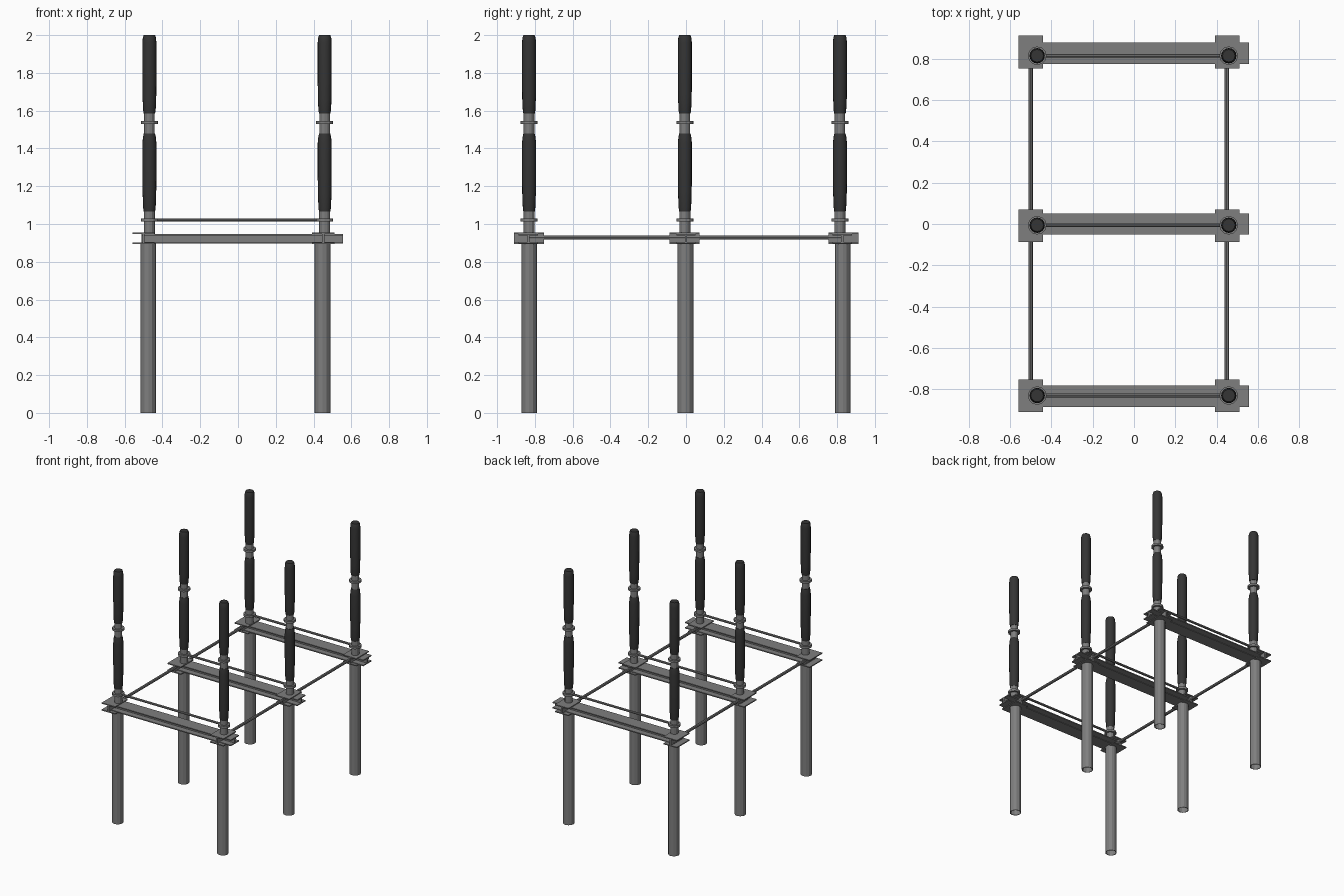
import bpy, bmesh, math
from mathutils import Matrix, Vector

if "Cube" in bpy.data.objects:
    bpy.data.objects.remove(bpy.data.objects["Cube"])


def material(name, v):
    m = bpy.data.materials.new(name)
    m.diffuse_color = (v, v, v, 1)
    m.use_nodes = True
    m.node_tree.nodes["Principled BSDF"].inputs["Base Color"].default_value = m.diffuse_color
    return m


STEEL = material("grey steel", 0.21)
BLACK = material("black insulator", 0.035)


def make(name, bm, mat):
    bmesh.ops.recalc_face_normals(bm, faces=bm.faces)
    me = bpy.data.meshes.new(name)
    bm.to_mesh(me)
    bm.free()
    me.materials.append(mat)
    ob = bpy.data.objects.new(name, me)
    bpy.context.collection.objects.link(ob)
    return ob


def lathe(name, profile, x, y, mat, sides=12, smooth=False):
    """Spin (radius, z) points around a vertical axis."""
    bm = bmesh.new()
    rings = []
    for r, z in profile:
        rings.append([bm.verts.new((x + r * math.cos(math.tau * i / sides),
                                    y + r * math.sin(math.tau * i / sides), z))
                      for i in range(sides)])
    for a, b in zip(rings, rings[1:]):
        for i in range(sides):
            j = (i + 1) % sides
            bm.faces.new((a[i], a[j], b[j], b[i]))
    if profile[0] != profile[-1]:
        bm.faces.new(rings[0])
        bm.faces.new(rings[-1])
    ob = make(name, bm, mat)
    if smooth:
        for p in ob.data.polygons:
            p.use_smooth = len(p.vertices) == 4
        ob.data.set_sharp_from_angle(angle=math.radians(35))
    return ob


def i_beam(name, axis, start, end, across, z0, z1, width, flange, web):
    """I-section extruded along x or y."""
    w, t = width / 2, web / 2
    half = [(w, z0), (w, z0 + flange), (t, z0 + flange),
            (t, z1 - flange), (w, z1 - flange), (w, z1)]
    section = half + [(-a, z) for a, z in reversed(half)]
    bm = bmesh.new()
    rows = []
    for s in (start, end):
        rows.append([bm.verts.new((s, across + a, z) if axis == "x"
                                  else (across + a, s, z)) for a, z in section])
    n = len(section)
    for i in range(n):
        j = (i + 1) % n
        bm.faces.new((rows[0][i], rows[0][j], rows[1][j], rows[1][i]))
    bm.faces.new(rows[0])
    bm.faces.new(rows[1])
    make(name, bm, STEEL)


def rod(name, a, b, radius, sides=8):
    a, b = Vector(a), Vector(b)
    d = b - a
    bm = bmesh.new()
    mat = Matrix.Translation((a + b) / 2) @ d.to_track_quat("Z", "Y").to_matrix().to_4x4()
    bmesh.ops.create_cone(bm, cap_ends=True, segments=sides, radius1=radius,
                          radius2=radius, depth=d.length, matrix=mat)
    make(name, bm, STEEL)


# hollow leg tube
LEG = [(0.042, 0), (0.042, 0.9), (0.038, 0.9), (0.038, 0), (0.042, 0)]
# steel fittings with flanges, and the two insulator bodies
LOWER_FITTING = [(0.029, 0.94), (0.029, 1.012), (0.045, 1.012), (0.045, 1.03),
                 (0.029, 1.03), (0.029, 1.075)]
UPPER_FITTING = [(0.028, 1.465), (0.028, 1.53), (0.045, 1.53), (0.045, 1.546),
                 (0.028, 1.546), (0.028, 1.6)]
LOWER_BODY = [(0.030, 1.065), (0.033, 1.085), (0.036, 1.16), (0.037, 1.25),
              (0.037, 1.43), (0.034, 1.46), (0.030, 1.478)]
UPPER_BODY = [(0.030, 1.585), (0.033, 1.6), (0.036, 1.66), (0.037, 1.75),
              (0.037, 1.96), (0.035, 1.985), (0.030, 2.0)]

# rows: leg y, insulator y, short beam y, long beam y
ROWS = {"front": (-0.830, -0.831, -0.832, -0.834),
        "middle": (-0.003, -0.006, -0.008, 0.0),
        "back": (0.830, 0.815, 0.833, 0.827)}
# columns: leg x, insulator x, short beam x
COLS = {"left": (-0.475, -0.469, -0.500), "right": (0.448, 0.459, 0.452)}

for row, (ly, iy, sy, by) in ROWS.items():
    for col, (lx, ix, sx) in COLS.items():
        tag = row + "_" + col
        lathe(tag + "_leg", LEG, lx, ly, STEEL)
        i_beam(tag + "_short_beam", "y", sy - 0.079, sy + 0.079, sx,
               0.893, 0.955, 0.118, 0.008, 0.012)
        lathe(tag + "_lower_fitting", LOWER_FITTING, ix, iy, STEEL)
        lathe(tag + "_upper_fitting", UPPER_FITTING, ix, iy, STEEL)
        lathe(tag + "_lower_insulator", LOWER_BODY, ix, iy, BLACK, 16, True)
        lathe(tag + "_upper_insulator", UPPER_BODY, ix, iy, BLACK, 16, True)
    # cross beam and the thin bar above it
    i_beam(row + "_cross_beam", "x", -0.51, 0.557, by,
           0.898, 0.948, 0.103, 0.008, 0.012)
    rod(row + "_cross_bar", (-0.46, iy, 1.021), (0.45, iy, 1.021), 0.009)

# long tie rods joining the rows
for col, x in (("left", -0.501), ("right", 0.449)):
    rod(col + "_tie_rod", (x, -0.83, 0.928), (x, 0.83, 0.928), 0.011)
